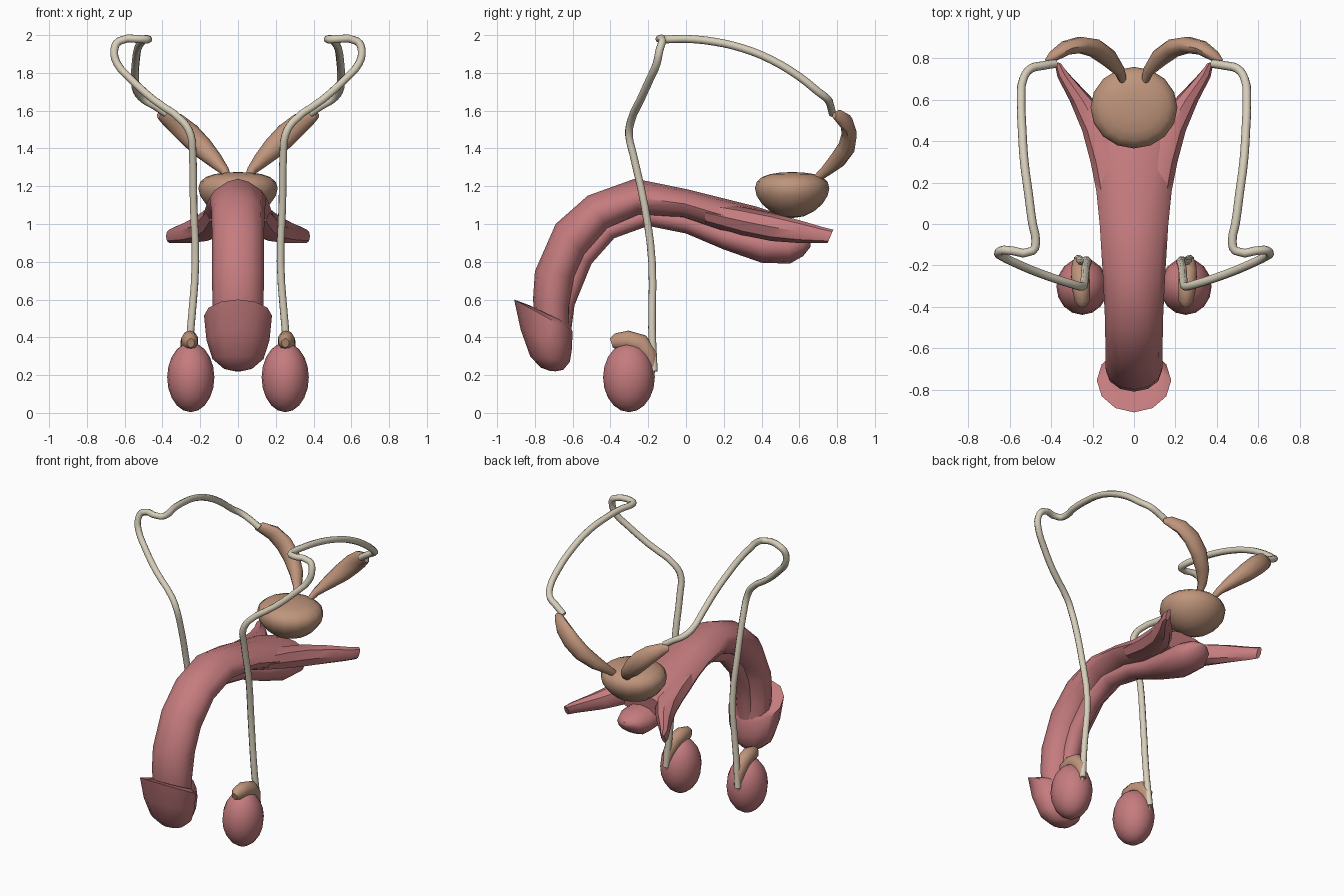
import bpy, bmesh, math
from mathutils import Vector as V

if "Cube" in bpy.data.objects:
    bpy.data.objects.remove(bpy.data.objects["Cube"])


def material(name, rgb):
    m = bpy.data.materials.new(name)
    m.diffuse_color = (*rgb, 1)
    m.use_nodes = True
    m.node_tree.nodes["Principled BSDF"].inputs["Base Color"].default_value = m.diffuse_color
    return m


PINK = material("pink_tissue", (0.56, 0.20, 0.21))
TAN = material("tan_gland", (0.52, 0.30, 0.20))
CREAM = material("cream_duct", (0.68, 0.62, 0.49))


def finish(bm, name, mat, angle=50):
    bmesh.ops.recalc_face_normals(bm, faces=bm.faces)
    me = bpy.data.meshes.new(name)
    bm.to_mesh(me)
    bm.free()
    me.materials.append(mat)
    ob = bpy.data.objects.new(name, me)
    bpy.context.collection.objects.link(ob)
    bpy.ops.object.select_all(action='DESELECT')
    ob.select_set(True)
    bpy.context.view_layer.objects.active = ob
    bpy.ops.object.shade_smooth_by_angle(angle=math.radians(angle))
    return ob


def loft(name, rings, mat, n=12, side=1, angle=50):
    """Skin rings given as (centre, half axis u, half axis v, peak power)."""
    bm = bmesh.new()
    loops = []
    for c, u, v, p in rings:
        loop = []
        for i in range(n):
            a = 2 * math.pi * i / n
            co, si = math.cos(a), math.sin(a)
            k = p if si > 0 else 1
            q = c + u * math.copysign(abs(co) ** k, co) + v * math.copysign(abs(si) ** k, si)
            loop.append(bm.verts.new((q.x * side, q.y, q.z)))
        loops.append(loop)
    for a, b in zip(loops, loops[1:]):
        for i in range(n):
            j = (i + 1) % n
            bm.faces.new((a[i], a[j], b[j], b[i]))
    bm.faces.new(loops[0])
    bm.faces.new(loops[-1])
    return finish(bm, name, mat, angle)


def profile_rings(rows):
    """Rows: centre x, half width, upper (y, z), lower (y, z), optional peak power."""
    out = []
    for x, rx, y1, z1, y0, z0, *p in rows:
        out.append((V((x, (y0 + y1) / 2, (z0 + z1) / 2)), V((rx, 0, 0)),
                    V((0, (y1 - y0) / 2, (z1 - z0) / 2)), p[0] if p else 1))
    return out


def path_rings(rows, ref):
    """Rows: x, y, z, width radius, depth radius; rings square to the path."""
    pts = [V(r[:3]) for r in rows]
    out = []
    for i, r in enumerate(rows):
        t = (pts[min(i + 1, len(pts) - 1)] - pts[max(i - 1, 0)]).normalized()
        u = t.cross(V(ref)).normalized()
        out.append((pts[i], u * r[3], t.cross(u) * r[4], 1))
    return out


def ellipsoid(name, centre, radii, mat, lift=0.0):
    bm = bmesh.new()
    bmesh.ops.create_uvsphere(bm, u_segments=16, v_segments=10, radius=1)
    for v in bm.verts:
        x, y, z = v.co
        z += lift * (1 - z * z)
        v.co = V(centre) + V((x * radii[0], y * radii[1], z * radii[2]))
    return finish(bm, name, mat, 60)


# Main curved shaft with a raised ridge at the bend
loft("shaft", profile_rings([
    (0, .125, -.80, .50, -.61, .42), (0, .135, -.81, .60, -.61, .56),
    (0, .138, -.80, .75, -.58, .72), (0, .138, -.69, 1.00, -.53, .83),
    (0, .14, -.52, 1.15, -.41, .97), (0, .15, -.27, 1.24, -.25, 1.04, 1.35),
    (0, .165, 0, 1.185, -.02, 1.03, 1.2), (0, .185, .2, 1.135, .18, .96, 1.1),
    (0, .2, .38, 1.09, .36, .93), (0, .17, .50, 1.05, .48, .90)]), PINK)

# Flared cap at the front end
loft("glans", profile_rings([
    (0, .13, -.81, .55, -.62, .47), (0, .14, -.83, .57, -.62, .47),
    (0, .18, -.91, .60, -.60, .43), (0, .167, -.875, .44, -.605, .33),
    (0, .135, -.825, .30, -.615, .27), (0, .075, -.77, .24, -.65, .228),
    (0, .02, -.72, .222, -.69, .22)]), PINK)

# Lower column ending in a bulb
loft("lower_column", profile_rings([
    (0, .055, -.68, .45, -.61, .42), (0, .06, -.68, .60, -.59, .57),
    (0, .06, -.61, .84, -.50, .79), (0, .06, -.46, 1.0, -.38, .925),
    (0, .065, -.22, 1.1, -.20, .99), (0, .07, 0, 1.07, 0, .95),
    (0, .09, .2, 1.0, .2, .865), (0, .12, .4, .97, .4, .795),
    (0, .12, .54, .96, .55, .79), (0, .085, .62, .94, .62, .83),
    (0, .03, .66, .91, .66, .88)]), PINK)

# Prostate
ellipsoid("prostate", (0, .562, 1.153), (.21, .197, .122), TAN, .3)

DUCT = [(.27, -.17, .22), (.25, -.18, .45), (.225, -.18, .80), (.235, -.22, 1.10),
        (.24, -.28, 1.37), (.25, -.302, 1.47), (.29, -.293, 1.54), (.45, -.24, 1.66),
        (.57, -.19, 1.77), (.64, -.155, 1.85), (.655, -.14, 1.92), (.63, -.125, 1.968),
        (.49, -.13, 1.977), (.475, -.08, 1.978), (.49, 0, 1.98), (.51, .15, 1.965),
        (.53, .3, 1.93), (.54, .45, 1.87), (.545, .6, 1.78), (.535, .7, 1.70),
        (.50, .75, 1.66), (.44, .765, 1.625), (.38, .775, 1.585)]

for s, tag in ((1, "right"), (-1, "left")):
    # Spreading rear legs of the shaft
    loft(f"crus_{tag}", profile_rings([
        (.09, .08, .10, 1.12, .10, 1.0), (.12, .09, .30, 1.09, .30, .94),
        (.165, .085, .45, 1.06, .45, .91), (.25, .06, .60, 1.02, .59, .90),
        (.335, .035, .72, .985, .70, .90), (.365, .016, .78, .97, .75, .90)]),
        PINK, 8, s, 40)

    # Testis and its draped epididymis
    ellipsoid(f"testis_{tag}", (.25 * s, -.302, .188), (.125, .137, .184), PINK)
    loft(f"epididymis_{tag}", path_rings([
        (.25, -.395, .37, .025, .02), (.25, -.37, .378, .043, .038),
        (.255, -.31, .384, .052, .046), (.26, -.24, .365, .053, .046),
        (.265, -.195, .31, .042, .036), (.268, -.18, .24, .022, .02),
        (.27, -.18, .19, .01, .01)], (1, 0, 0)), TAN, 10, s)

    # Seminal vesicle: flattened curved pouch
    loft(f"seminal_vesicle_{tag}", path_rings([
        (.05, .685, 1.235, .016, .02), (.07, .74, 1.28, .025, .03),
        (.12, .80, 1.335, .042, .045), (.19, .85, 1.405, .058, .045),
        (.26, .865, 1.475, .062, .04), (.33, .85, 1.535, .055, .035),
        (.39, .81, 1.57, .038, .026), (.42, .785, 1.575, .016, .014)],
        (0, 1, 0)), TAN, 10, s)

    # Long looping duct
    cu = bpy.data.curves.new(f"vas_deferens_{tag}", 'CURVE')
    cu.dimensions = '3D'
    cu.bevel_depth = .021
    cu.bevel_resolution = 2
    cu.use_fill_caps = True
    sp = cu.splines.new('BEZIER')
    sp.resolution_u = 3
    sp.bezier_points.add(len(DUCT) - 1)
    for bp, (x, y, z) in zip(sp.bezier_points, DUCT):
        bp.co = (x * s, y, z)
        bp.handle_left_type = bp.handle_right_type = 'AUTO'
    cu.materials.append(CREAM)
    bpy.context.collection.objects.link(bpy.data.objects.new(cu.name, cu))
